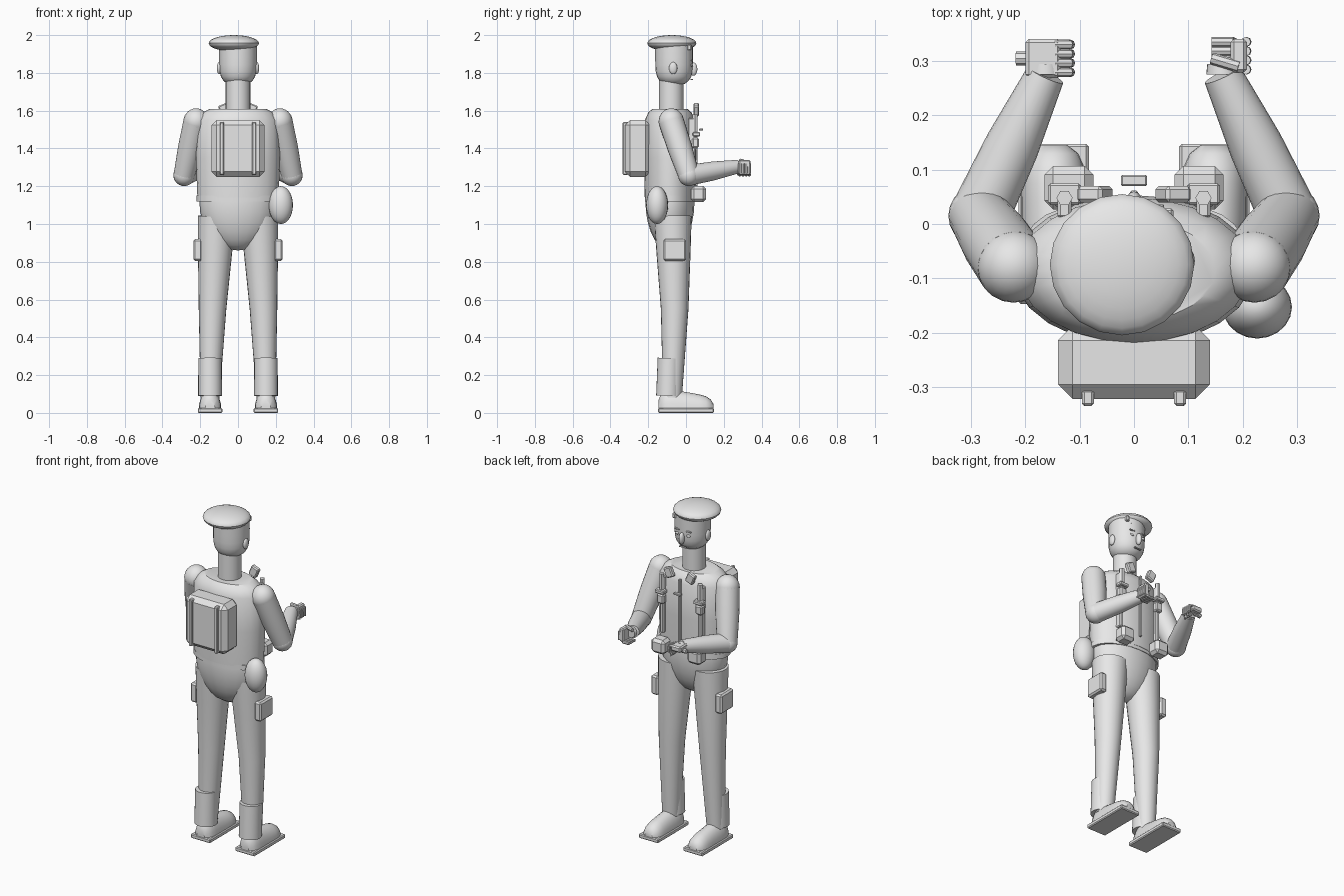
import bpy, bmesh, math
from mathutils import Vector, Matrix

cube = bpy.data.objects.get("Cube")
if cube:
    bpy.data.objects.remove(cube)

colour = (0.8, 0.8, 0.8, 1)
grey = bpy.data.materials.new("light grey")
grey.use_nodes = True
grey.diffuse_color = colour
grey.node_tree.nodes["Principled BSDF"].inputs["Base Color"].default_value = colour
parts = []


def finish(name, bm):
    bmesh.ops.recalc_face_normals(bm, faces=bm.faces)
    mesh = bpy.data.meshes.new(name)
    bm.to_mesh(mesh)
    bm.free()
    mesh.materials.append(grey)
    obj = bpy.data.objects.new(name, mesh)
    bpy.context.collection.objects.link(obj)
    parts.append(obj)


def skin(name, loops):
    """Join closed loops of points into one capped surface."""
    bm = bmesh.new()
    rows = [[bm.verts.new(point) for point in loop] for loop in loops]
    for lower, upper in zip(rows, rows[1:]):
        for i in range(len(lower)):
            bm.faces.new((lower[i - 1], lower[i], upper[i], upper[i - 1]))
    bm.faces.new(rows[0])
    bm.faces.new(rows[-1])
    finish(name, bm)


def tube(name, points, radii, depth=1, sides=24):
    """Sweep an ellipse along points; depth flattens it front to back."""
    points = [Vector(point) for point in points]
    last = len(points) - 1
    loops = []
    for i, (centre, radius) in enumerate(zip(points, radii)):
        along = (points[min(i + 1, last)] - points[max(i - 1, 0)]).normalized()
        reference = Vector((0, 0, 1)) if abs(along.x) > abs(along.z) else Vector((1, 0, 0))
        front = along.cross(reference).normalized()
        across = along.cross(front)
        angles = [math.tau * k / sides for k in range(sides)]
        loops.append([centre + radius * (math.cos(a) * across + math.sin(a) * depth * front)
                      for a in angles])
    skin(name, loops)


def column(name, y, heights, radii, depth=1):
    tube(name, [(0, y, z) for z in heights], radii, depth)


def ball(name, centre, size):
    bm = bmesh.new()
    bmesh.ops.create_uvsphere(bm, u_segments=20, v_segments=14, radius=1,
                              matrix=Matrix.Translation(centre) @ Matrix.Diagonal((*size, 1)))
    finish(name, bm)


def box(name, centre, size, tilt=0):
    """Chamfered block, with the chamfer in proportion to its thinnest side."""
    bm = bmesh.new()
    bmesh.ops.create_cube(bm, size=1, matrix=Matrix.Diagonal((*size, 1)))
    bmesh.ops.bevel(bm, geom=bm.edges[:], offset=min(size) / 5, segments=1, affect='EDGES')
    placement = Matrix.Translation(centre) @ Matrix.Rotation(tilt, 4, 'Y')
    bmesh.ops.transform(bm, verts=bm.verts, matrix=placement)
    finish(name, bm)


def rounded(u):
    """Blunt dome outline: nearly full width, closing quickly as u nears one."""
    return math.sqrt(1 - u ** 6)


# Torso, belt and pelvis share one upright axis
body_y = -0.085
column("torso", body_y, (1.14, 1.35, 1.55, 1.59, 1.61), (.215, .223, .215, .185, .15), depth=.62)
column("belt", body_y, (1.12, 1.15), (.22, .22), depth=.6)
ball("pelvis", (0, body_y, 1.12), (.205, .13, .26))

# Neck and head, with a blunt chin
head_y, chin, head_height, head_radius = -.063, 1.73, .2, .1
column("neck", -.078, (1.58, 1.78), (.065, .065))
steps = [i / 8 for i in range(1, 9)]
column("head", head_y, [chin + head_height * t * t for t in steps],
       [head_radius * rounded(1 - t * t) for t in steps])
ball("nose", (0, .04, 1.82), (.015, .02, .035))
box("mouth", (0, .03, 1.765), (.045, .012, .006))

# Beret, sitting off centre over its band, with a badge
column("beret_band", head_y, (1.91, 1.95), (head_radius, head_radius))
ball("beret", (-.022, -.075, 1.957), (.133, .13, .043))
box("beret_badge", (.062, .018, 1.935), (.022, .022, .03))

# Carried gear and jacket closure
box("backpack", (0, -.255, 1.4), (.28, .135, .3))
ball("canteen", (.227, -.153, 1.1), (.064, .058, .1))
box("jacket_zip", (0, .055, 1.39), (.014, .014, .38))
box("zip_pull", (0, .08, 1.5), (.048, .02, .012))

for s, side in ((-1, "right"), (1, "left")):
    # Face details
    ball(side + "_ear", (s * head_radius, -.068, 1.825), (.012, .022, .032))
    ball(side + "_eye", (s * .038, .031, 1.84), (.013, .006, .008))
    box(side + "_brow", (s * .038, .031, 1.866), (.034, .01, .007))

    # Legs: hip, knee and ankle, with a gaiter around the shin
    hip = Vector((s * .113, -.07, 1.04))
    knee = Vector((s * .135, -.06, .55))
    ankle = Vector((s * .148, -.072, .08))
    tube(side + "_leg", (hip, hip.lerp(knee, .4), knee, ankle), (.1, .09, .073, .05))
    tube(side + "_gaiter", ((ankle.x, -.088, .29), (ankle.x, -.095, .09)), (.062, .063))

    # Boot: arched sections from heel to toe, lower and rounded at the ends
    arches = []
    for i in range(1, 12):
        u = -math.cos(math.pi * i / 12)
        width = .06 * rounded(u)
        height = (.09 - .025 * u) * rounded(u)
        angles = [math.pi * k / 10 for k in range(11)]
        arches.append([(ankle.x + width * math.cos(a), .15 * u, .02 + height * math.sin(a))
                       for a in angles])
    skin(side + "_boot", arches)
    box(side + "_sole", (ankle.x, 0, .0125), (.13, .295, .025))

    # Arms: upper arm hangs outward, forearm reaches forward and inward
    shoulder = Vector((s * .222, -.078, 1.542))
    elbow = Vector((s * .285, .015, 1.258))
    wrist = Vector((s * .163, .275, 1.304))
    ball(side + "_shoulder", shoulder, (.067, .067, .07))
    tube(side + "_upper_arm", (shoulder, shoulder.lerp(elbow, .5), elbow), (.067, .065, .056))
    ball(side + "_elbow", elbow, (.057, .057, .057))
    tube(side + "_forearm", (elbow, elbow.lerp(wrist, .5), wrist), (.055, .05, .036))
    tube(side + "_wrist", (wrist, wrist + Vector((0, .02, 0))), (.03, .028))

    # Pouches, chest webbing and collar patches
    strap_x = s * .128
    box(side + "_thigh_pouch", (s * .213, -.06, .862), (.045, .12, .115))
    box(side + "_belt_pouch", (s * .12, .067, 1.158), (.09, .08, .085))
    box(side + "_chest_strap", (strap_x, .03, 1.39), (.026, .04, .34))
    tube(side + "_strap_rod", ((strap_x, .048, 1.4), (strap_x, .048, 1.58)), (.015, .015), sides=6)
    box(side + "_strap_clip", (strap_x, .055, 1.475), (.06, .04, .022))
    box(side + "_strap_pouch", (strap_x, .05, 1.43), (.045, .035, .055))
    box(side + "_collar_patch", (s * .072, .055, 1.605), (.05, .03, .06), tilt=s * .4)
    box(side + "_pack_strap", (s * .085, -.32, 1.4), (.022, .03, .28))

# Right hand lies palm down, left hand stands upright; both are half closed
right_palm = Vector((-.167, .305, 1.312))
left_palm = Vector((.193, .31, 1.3))
box("right_palm", right_palm, (.066, .072, .034))
box("left_palm", left_palm, (.03, .062, .08))


def digit(name, base, offsets, radius):
    """A finger or thumb through points offset from the base."""
    tube(name, [base + Vector(offset) for offset in offsets], [radius] * len(offsets), sides=8)


digit("right_thumb", right_palm, ((-.05, 0, -.015), (0, 0, -.01)), .013)
digit("left_thumb", left_palm, ((0, -.02, .035), (-.05, -.005, .03)), .011)
for i in range(4):
    row = .017 * (i - 1.5)
    digit("right_finger", right_palm, ((.02, row, .01), (.047, row, .006),
                                       (.05, row, -.03), (.03, row, -.05)), .009)
    digit("left_finger", left_palm, ((.013, row, .02), (.015, row, -.03),
                                     (-.01, row, -.04), (-.05, row, -.04)), .009)

# Smooth the round parts and keep the creases
bpy.ops.object.select_all(action='DESELECT')
for obj in parts:
    obj.select_set(True)
bpy.context.view_layer.objects.active = parts[0]
bpy.ops.object.shade_smooth_by_angle(angle=math.radians(35))
